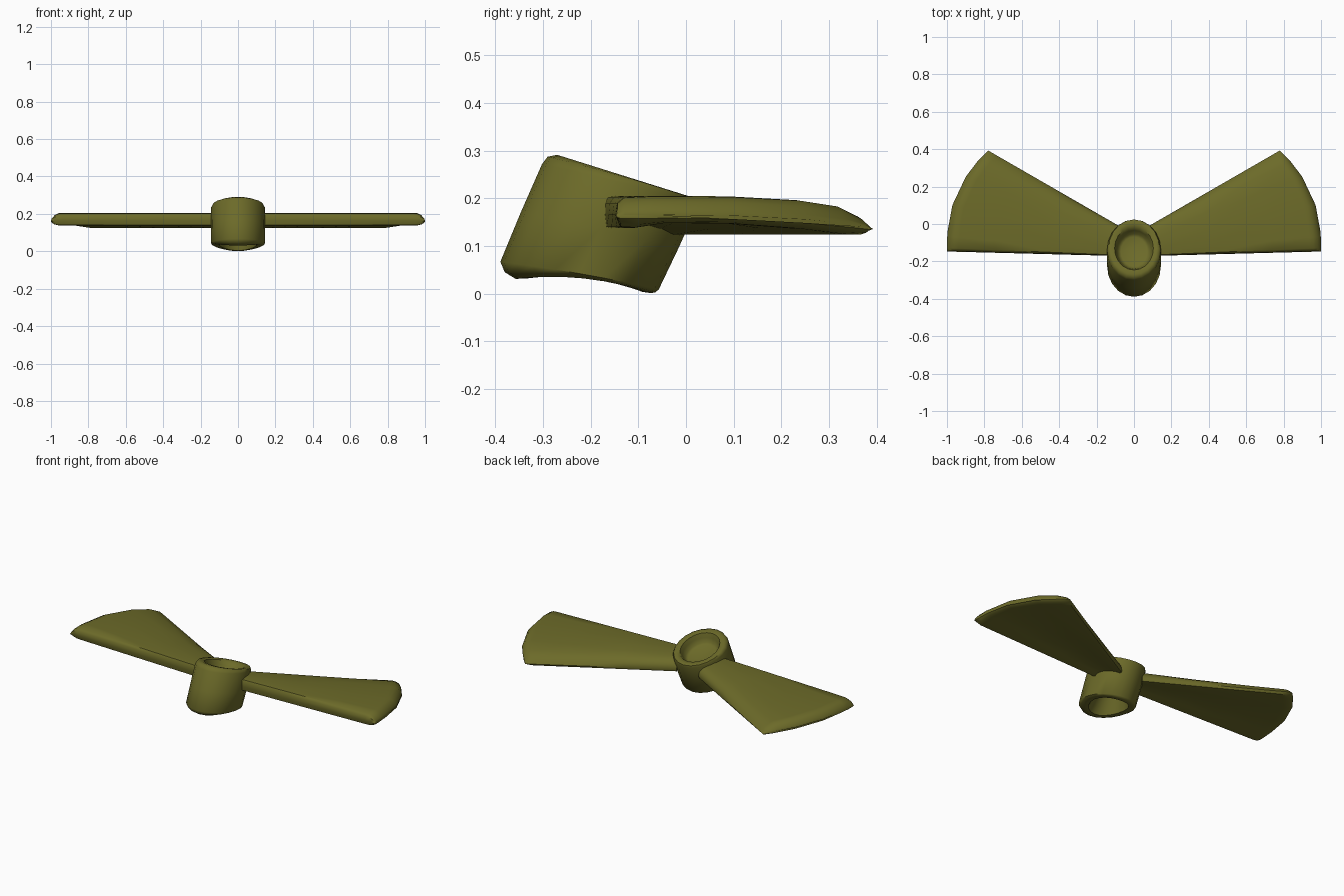
import bpy, bmesh, math

if "Cube" in bpy.data.objects:
    bpy.data.objects.remove(bpy.data.objects["Cube"])

olive = bpy.data.materials.new("olive")
olive.diffuse_color = (0.15, 0.145, 0.022, 1)
olive.use_nodes = True
olive.node_tree.nodes["Principled BSDF"].inputs["Base Color"].default_value = olive.diffuse_color


def loft(name, rings, angle):
    """Skin closed rings of equal length and cap both ends."""
    bm = bmesh.new()
    loops = [[bm.verts.new(p) for p in ring] for ring in rings]
    n = len(loops[0])
    for a, b in zip(loops, loops[1:]):
        for i in range(n):
            j = (i + 1) % n
            bm.faces.new((a[i], a[j], b[j], b[i]))
    bm.faces.new(loops[0])
    bm.faces.new(loops[-1])
    bmesh.ops.recalc_face_normals(bm, faces=bm.faces)
    mesh = bpy.data.meshes.new(name)
    bm.to_mesh(mesh)
    bm.free()
    ob = bpy.data.objects.new(name, mesh)
    bpy.context.collection.objects.link(ob)
    mesh.materials.append(olive)
    bpy.ops.object.select_all(action='DESELECT')
    ob.select_set(True)
    bpy.context.view_layer.objects.active = ob
    bpy.ops.object.shade_smooth_by_angle(angle=math.radians(angle))
    return ob


def hub_ring(yc, zc, rx, ry, tilt, lift=0, sides=20):
    """Oval ring, higher at the front by tilt, raised at the sides by lift."""
    ring = []
    for i in range(sides):
        a = 2 * math.pi * i / sides
        s, c = math.sin(a), math.cos(a)
        ring.append((rx * s, yc - ry * c, zc + tilt * c + lift * s * s))
    return ring


# Leaning hub: lower socket, outer wall, upper socket
loft("hub", [hub_ring(*r) for r in (
    (-0.175, 0.10, 0.080, 0.085, 0.03),
    (-0.200, 0.05, 0.092, 0.105, 0.02, 0.01),
    (-0.212, 0.018, 0.100, 0.120, 0.014, 0.015),
    (-0.215, 0.016, 0.118, 0.142, 0.015, 0.016),
    (-0.222, 0.024, 0.135, 0.158, 0.021, 0.012),
    (-0.223, 0.038, 0.144, 0.166, 0.029, 0.004),
    (-0.180, 0.135, 0.145, 0.166, 0.036),
    (-0.139, 0.228, 0.144, 0.163, 0.043, 0.006),
    (-0.133, 0.242, 0.136, 0.157, 0.045, 0.004),
    (-0.130, 0.247, 0.122, 0.140, 0.044),
    (-0.130, 0.243, 0.104, 0.116, 0.038),
    (-0.137, 0.220, 0.094, 0.103, 0.034),
    (-0.145, 0.195, 0.084, 0.092, 0.032),
    (-0.147, 0.188, 0.070, 0.078, 0.030),
)], 50)

# Blade cross-section: chord fraction from front to back, height
SECTION = [(0, .165), (.008, .190), (.035, .202), (.15, .205), (.46, .204),
           (.74, .196), (.89, .184), (.97, .163), (1, .136), (.985, .124),
           (.93, .124), (.74, .136), (.46, .147), (.2, .148), (.08, .138),
           (.02, .140)]


def blade_ring(side, span, thickness):
    ring = []
    for t, z in SECTION:
        x0, y0 = 0.122 - 0.050 * t, -0.170 + 0.155 * t      # root
        x1, y1 = 1 - 0.22 * t ** 2.6, -0.147 + 0.54 * t     # curved tip
        mid = 0.160 - 0.025 * t ** 3
        ring.append((side * (x0 + (x1 - x0) * span),
                     y0 + (y1 - y0) * span,
                     mid + (z - mid) * thickness))
    return ring


# Pair of fan-shaped blades with rounded tips
STATIONS = ((0, 1), (.35, 1), (.7, 1), (.93, 1), (.955, .97), (.98, .72),
            (.995, .35), (1, .12))
for label, side in (("left", -1), ("right", 1)):
    loft(label + "_blade", [blade_ring(side, s, k) for s, k in STATIONS], 45)
